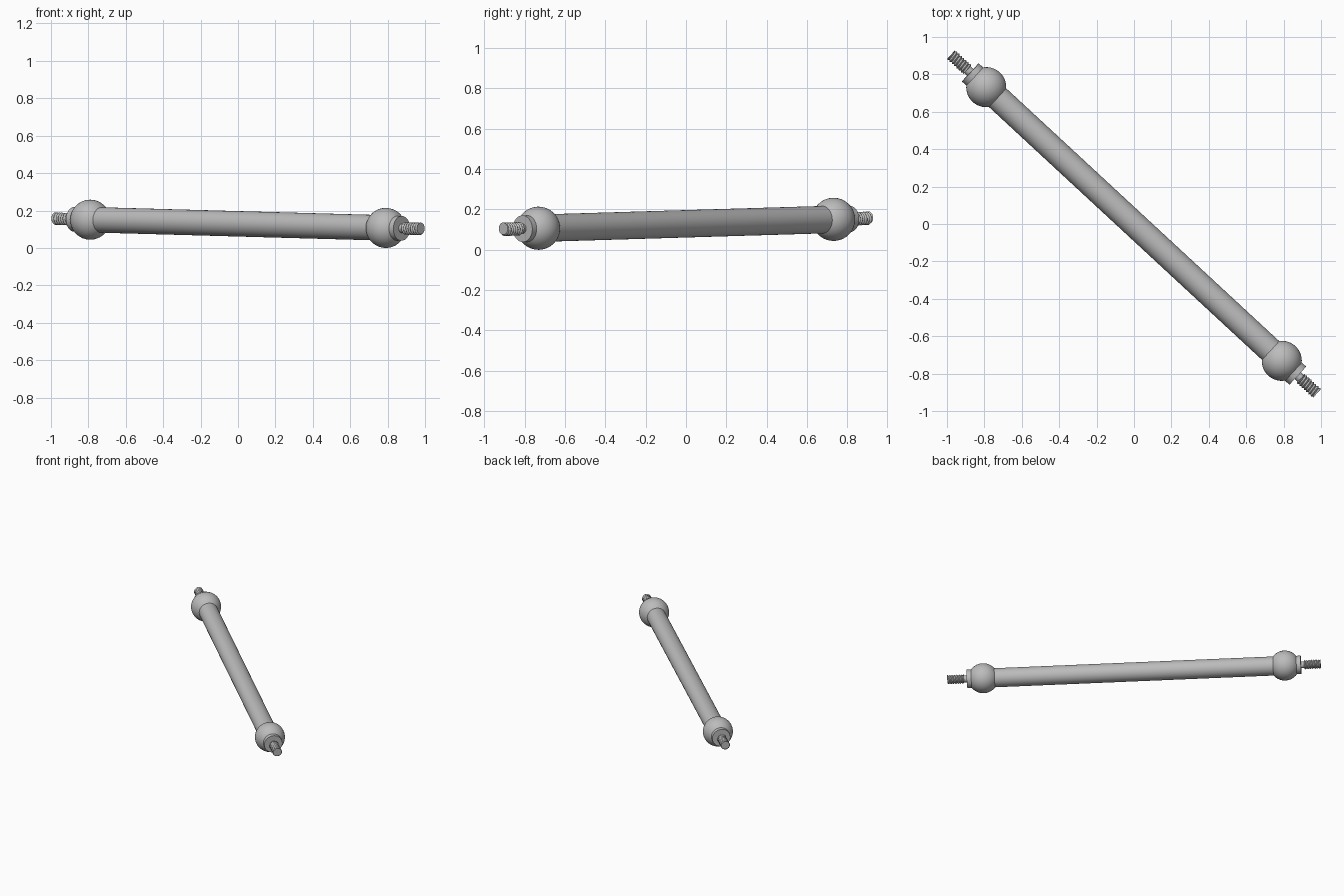
import bpy, bmesh, math
from mathutils import Vector, Matrix

cube = bpy.data.objects.get("Cube")
if cube:
    bpy.data.objects.remove(cube, do_unlink=True)

steel = bpy.data.materials.new("grey_steel")
steel.use_nodes = True
GREY = (0.5, 0.5, 0.5, 1)
steel.diffuse_color = GREY
steel.node_tree.nodes["Principled BSDF"].inputs["Base Color"].default_value = GREY

# The whole rod lies along one slightly tilted diagonal axis
CENTRE = Vector((0, 0, 0.129))
AXIS = Vector((1.58, -1.463, -0.044)).normalized()
BALL_T, BALL_R = 1.077, 0.107


def frame(direction):
    return Matrix.Translation(CENTRE) @ direction.to_track_quat('Z', 'Y').to_matrix().to_4x4()


def finish(name, bm, direction, angle=35):
    bmesh.ops.recalc_face_normals(bm, faces=bm.faces)
    mesh = bpy.data.meshes.new(name)
    bm.to_mesh(mesh)
    bm.free()
    mesh.materials.append(steel)
    ob = bpy.data.objects.new(name, mesh)
    bpy.context.collection.objects.link(ob)
    ob.matrix_world = frame(direction)
    bpy.ops.object.select_all(action='DESELECT')
    ob.select_set(True)
    bpy.context.view_layer.objects.active = ob
    bpy.ops.object.shade_smooth_by_angle(angle=math.radians(angle))


def tube(name, direction, start, end, radius_at, rings=1, sides=32):
    """Capped round bar whose radius may vary with height and angle."""
    bm = bmesh.new()
    loops = []
    for i in range(rings + 1):
        t = start + (end - start) * i / rings
        loop = []
        for j in range(sides):
            a = math.tau * j / sides
            r = radius_at(t, a)
            loop.append(bm.verts.new((r * math.cos(a), r * math.sin(a), t)))
        loops.append(loop)
    for low, high in zip(loops, loops[1:]):
        for j in range(sides):
            k = (j + 1) % sides
            bm.faces.new((low[j], low[k], high[k], high[j]))
    bm.faces.new(loops[0])
    bm.faces.new(loops[-1])
    finish(name, bm, direction)


def ball(name, direction):
    bm = bmesh.new()
    bmesh.ops.create_uvsphere(bm, u_segments=48, v_segments=24, radius=BALL_R,
                              matrix=Matrix.Translation((0, 0, BALL_T)))
    finish(name, bm, direction)


def thread(t, a):
    """Helical ridge: triangle wave between root and crest."""
    phase = (t / 0.0165 - a / math.tau) % 1
    return 0.026 + 0.008 * (1 - abs(2 * phase - 1))


# Main bar
tube("rod", AXIS, -1.03, 1.03, lambda t, a: 0.068, sides=48)

# Matching ball, collar, neck and threaded stud at both ends
for side, direction in (("left", AXIS), ("right", -AXIS)):
    ball(side + "_ball", direction)
    tube(side + "_collar", direction, 1.13, 1.193, lambda t, a: 0.066)
    tube(side + "_neck", direction, 1.15, 1.225, lambda t, a: 0.024)
    tube(side + "_threaded_stud", direction, 1.215, 1.333, thread, rings=56)
